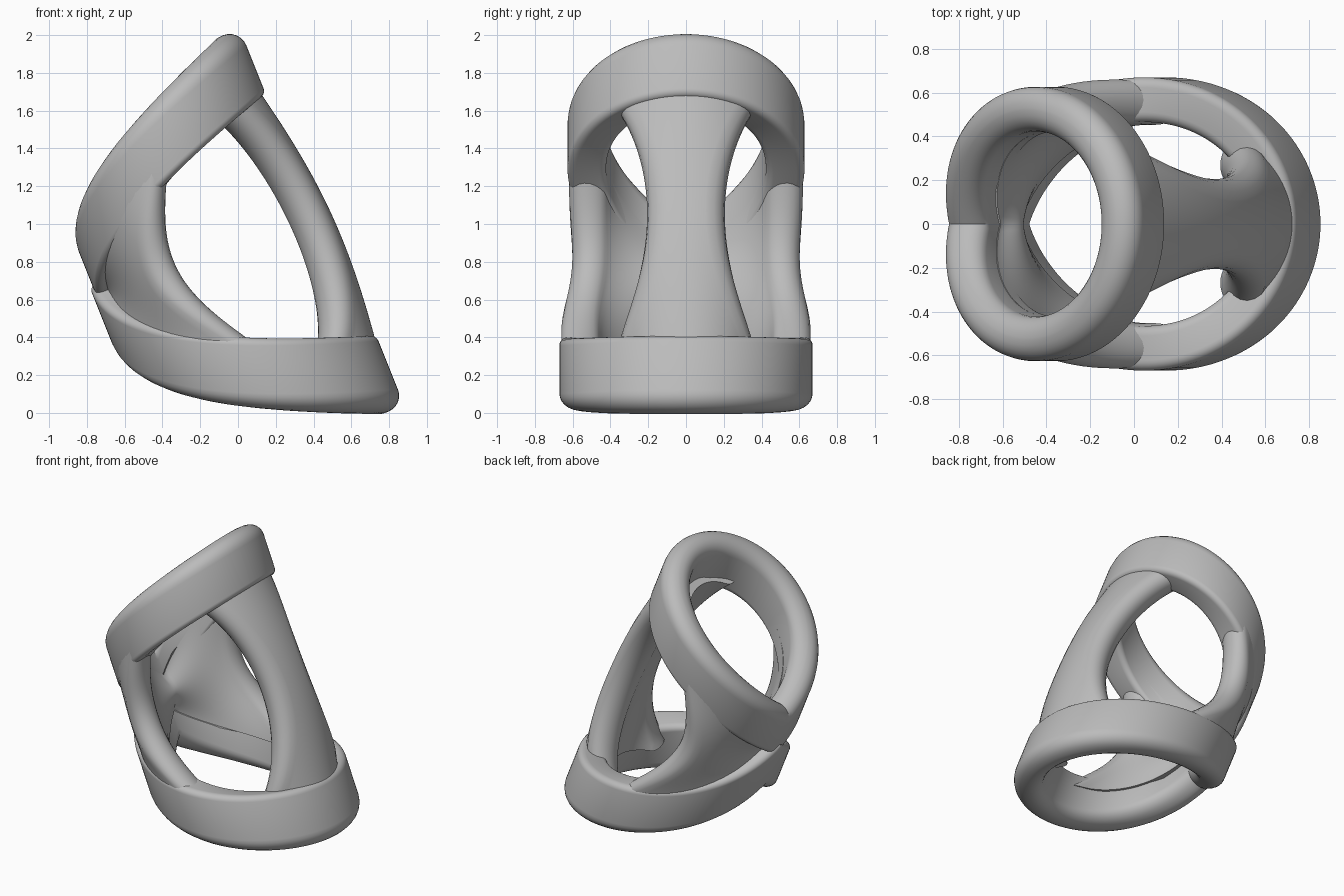
import bpy, bmesh
from math import sin, cos, acos, pi, radians
from mathutils import Vector

cube = bpy.data.objects.get("Cube")
if cube:
    bpy.data.objects.remove(cube)

# One grey material
grey = bpy.data.materials.new("plain grey")
grey.use_nodes = True
colour = (0.5, 0.5, 0.5, 1)
grey.diffuse_color = colour
grey.node_tree.nodes["Principled BSDF"].inputs["Base Color"].default_value = colour

# Tilted tube that carries every part: across is radial, along is its axis
across = Vector((0.928, 0, 0.372)).normalized()
along = Vector((-across.z, 0, across.x))


def lerp(a, b, v):
    return a + (b - a) * v


# Band heights along the tube; both come to a point where the bands meet
def low_path(t):
    u = acos(cos(t)) / pi
    return -0.085 + 1.12 * u ** 2 - 0.32 * u ** 3


def high_path(t):
    u = acos(cos(t)) / pi
    return 1.695 - u ** 2 + 0.305 * u ** 3


def tube_point(t, r, s, v):
    p = across * (lerp(0.175, 0.15, v) + r * cos(t)) + along * s
    p.y = 1.02 * r * sin(t)
    return p


def loft(name, rows, closed):
    bm = bmesh.new()
    grid = [[bm.verts.new(p) for p in row] for row in rows]
    n, m = len(grid), len(grid[0])
    for i in range(n if closed else n - 1):
        a, b = grid[i], grid[(i + 1) % n]
        for j in range(m):
            k = (j + 1) % m
            bm.faces.new((a[j], a[k], b[k], b[j]))
    if not closed:
        bm.faces.new(grid[0])
        bm.faces.new(grid[-1])
    bmesh.ops.recalc_face_normals(bm, faces=bm.faces)
    mesh = bpy.data.meshes.new(name)
    bm.to_mesh(mesh)
    bm.free()
    mesh.materials.append(grey)
    obj = bpy.data.objects.new(name, mesh)
    bpy.context.collection.objects.link(obj)
    return obj


# Bands: rounded section swept round the tube along a rising path
def band(name, radius, height, path, v, top_round, bottom_round):
    width = 0.1
    section = []
    corners = ((1, 1, top_round), (-1, 1, top_round),
               (-1, -1, bottom_round), (1, -1, bottom_round))
    for q, (sx, sy, rnd) in enumerate(corners):
        for k in range(7):
            a = (q + k / 6) * pi / 2
            section.append((sx * (width - rnd) + rnd * cos(a),
                            sy * (height - rnd) + rnd * sin(a)))
    rows = []
    for i in range(128):
        t = 2 * pi * i / 128
        rows.append([tube_point(t, radius + dr, path(t) + ds, v)
                     for dr, ds in section])
    return loft(name, rows, True)


# Walls: round-edged arcs running from the lower band to the upper one
def wall(name, middle, half, radius, half_angle):
    rows = []
    for i in range(41):
        v = lerp(0.06, 0.95, i / 40)
        h = half_angle(v)
        edge = half / radius(v, h)
        # each entry: centreline angle, angle past it, offset from it
        arc = [(lerp(-h, h, k / 32), 0, half) for k in range(33)]
        arc += [(h, edge * sin(k * pi / 10), half * cos(k * pi / 10))
                for k in range(1, 10)]
        arc += [(lerp(h, -h, k / 32), 0, -half) for k in range(33)]
        arc += [(-h, -edge * sin(k * pi / 10), -half * cos(k * pi / 10))
                for k in range(1, 10)]
        row = []
        for base, extra, dr in arc:
            t = middle + base + extra
            s = lerp(low_path(t), high_path(t), v)
            row.append(tube_point(t, radius(v, base) + dr, s, v))
        rows.append(row)
    return loft(name, rows, False)


def column_radius(v, a):
    return lerp(0.515, 0.445, v) + 0.1 * sin(pi * v) - 0.2 * (1 - v) * a * a


def saddle_radius(v, a):
    bulge = 0.15 * abs(sin(a)) ** 3 - 0.06
    return lerp(0.542, 0.51, v) + bulge * sin(pi * v) ** 2


parts = [
    band("lower_band", 0.557, 0.205, low_path, 0, 0.045, 0.09),
    band("upper_band", 0.515, 0.19, high_path, 1, 0.095, 0.04),
    wall("waisted_column", 0, 0.108, column_radius,
         lambda v: (0.092 + 1.05 * (v - 0.52) ** 2) / column_radius(v, 0)),
    wall("side_saddle", pi, 0.098, saddle_radius,
         lambda v: radians(61 + 135 * (v - 0.546) ** 2)),
]

bpy.ops.object.select_all(action="DESELECT")
for part in parts:
    part.select_set(True)
bpy.context.view_layer.objects.active = parts[0]
bpy.ops.object.shade_smooth_by_angle(angle=radians(35))
